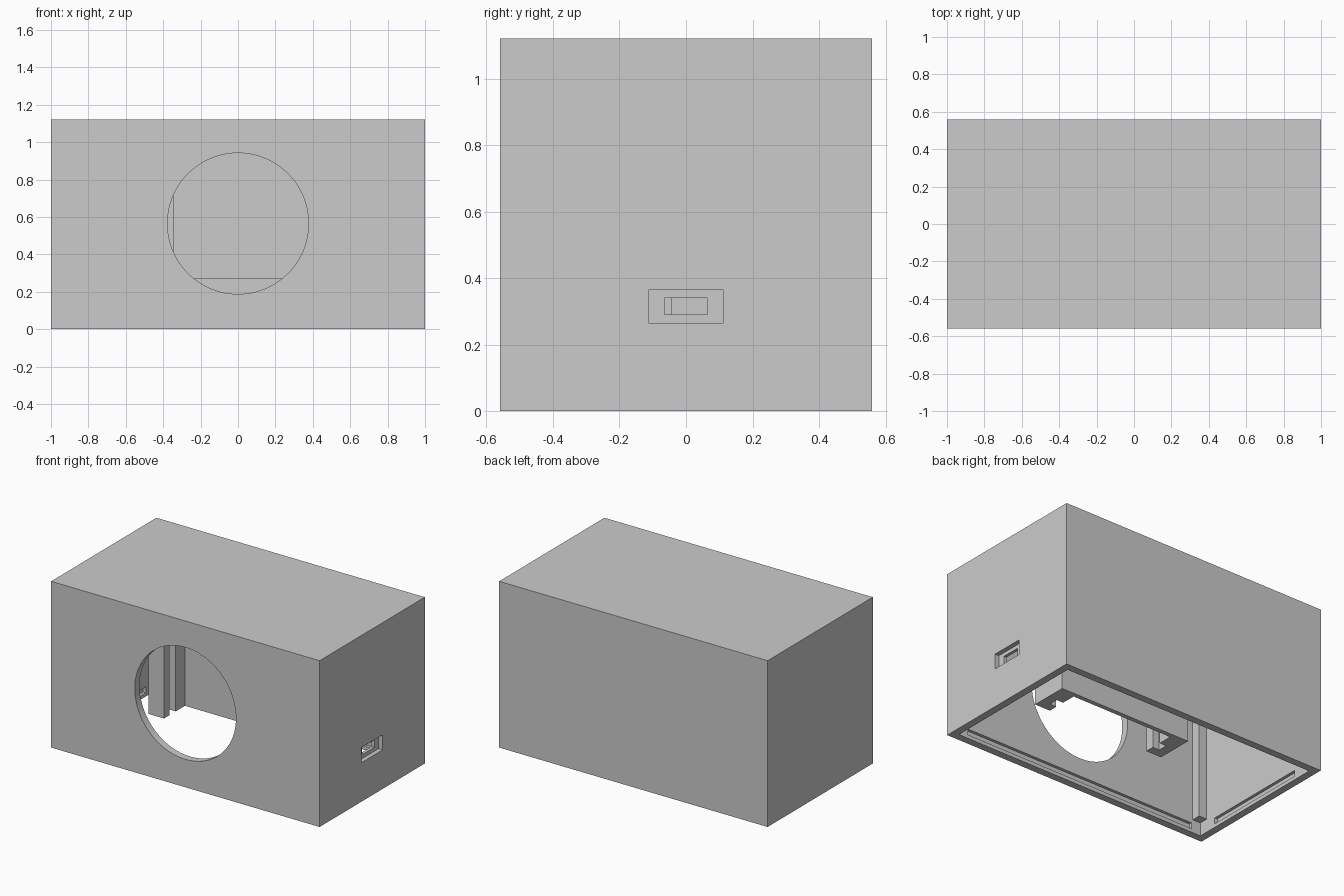
import bpy
import bmesh
from math import pi
from mathutils import Matrix

cube = bpy.data.objects.get("Cube")
if cube:
    bpy.data.objects.remove(cube, do_unlink=True)

# Overall dimensions
HX, HY, H, WALL = 1.0, 0.56, 1.12, 0.05
IX, IY, IZ = HX - WALL, HY - WALL, H - WALL

grey = bpy.data.materials.new("plain grey")
grey.use_nodes = True
grey.diffuse_color = (0.6, 0.6, 0.6, 1)
grey.node_tree.nodes["Principled BSDF"].inputs["Base Color"].default_value = (0.6, 0.6, 0.6, 1)


def finish(bm, name):
    bmesh.ops.recalc_face_normals(bm, faces=bm.faces)
    mesh = bpy.data.meshes.new(name)
    bm.to_mesh(mesh)
    bm.free()
    mesh.materials.append(grey)
    obj = bpy.data.objects.new(name, mesh)
    bpy.context.collection.objects.link(obj)
    return obj


def box(name, x, y, z):
    bm = bmesh.new()
    bmesh.ops.create_cube(bm, size=1)
    for v in bm.verts:
        v.co = [r[0] if c < 0 else r[1] for c, r in zip(v.co, (x, y, z))]
    return finish(bm, name)


def prism(name, outline, z0, z1):
    bm = bmesh.new()
    face = bm.faces.new([bm.verts.new((x, y, z0)) for x, y in outline])
    top = bmesh.ops.extrude_face_region(bm, geom=[face])["geom"]
    verts = [g for g in top if isinstance(g, bmesh.types.BMVert)]
    bmesh.ops.translate(bm, verts=verts, vec=(0, 0, z1 - z0))
    return finish(bm, name)


def cut(target, cutter):
    cutter.hide_render = True
    mod = target.modifiers.new("cut", "BOOLEAN")
    mod.operation = "DIFFERENCE"
    mod.solver = "EXACT"
    mod.object = cutter
    bpy.context.view_layer.objects.active = target
    bpy.ops.object.modifier_apply(modifier=mod.name)
    bpy.data.objects.remove(cutter, do_unlink=True)


# Shell, open at the bottom
shell = box("shell", (-HX, HX), (-HY, HY), (0, H))
cut(shell, box("cavity_cutter", (-IX, IX), (-IY, IY), (-0.1, IZ)))

# Round opening in the front wall
bm = bmesh.new()
bmesh.ops.create_cone(bm, cap_ends=True, segments=96, radius1=0.377, radius2=0.377, depth=0.2,
                      matrix=Matrix.Translation((0, -HY, 0.565)) @ Matrix.Rotation(pi / 2, 4, "X"))
cut(shell, finish(bm, "opening_cutter"))

# Stepped port in the left wall
cut(shell, box("port_recess_cutter", (HX - 0.03, HX + 0.1), (-0.112, 0.112), (0.263, 0.365)))
cut(shell, box("port_slot_cutter", (IX - 0.05, HX), (-0.065, 0.065), (0.29, 0.34)))

# Snap grooves around the inside of the rim
for s in (-1, 1):
    xs = sorted((s * (IX - 0.03), s * (IX + 0.02)))
    ys = sorted((s * (IY - 0.03), s * (IY + 0.02)))
    cut(shell, box("side_groove_cutter", xs, (-0.375, 0.375), (0.025, 0.065)))
    cut(shell, box("long_groove_cutter", (-0.88, 0.88), ys, (0.025, 0.065)))

# Corner posts
for sx, side in ((-1, "right"), (1, "left")):
    for sy, end in ((-1, "front"), (1, "back")):
        xs = sorted((sx * (IX - 0.06), sx * (IX + 0.01)))
        ys = sorted((sy * (IY - 0.06), sy * (IY + 0.01)))
        box(f"{end}_{side}_post", xs, ys, (0.09, IZ + 0.01))

# Hanging holder: back panel with slotted side rails
half = [(0.495, -0.042), (0.495, -0.295), (0.38, -0.295), (0.38, -0.235),
        (0.43, -0.235), (0.43, -0.17), (0.38, -0.17), (0.38, -0.072)]
outline = half + [(-x, y) for x, y in reversed(half)]
prism("hanging_holder", [(x + 0.035, y) for x, y in outline], 0.27, IZ + 0.01)

# Smooth the round opening, keep the corners crisp
bpy.ops.object.select_all(action="DESELECT")
shell.select_set(True)
bpy.context.view_layer.objects.active = shell
bpy.ops.object.shade_smooth_by_angle(angle=pi / 6)
